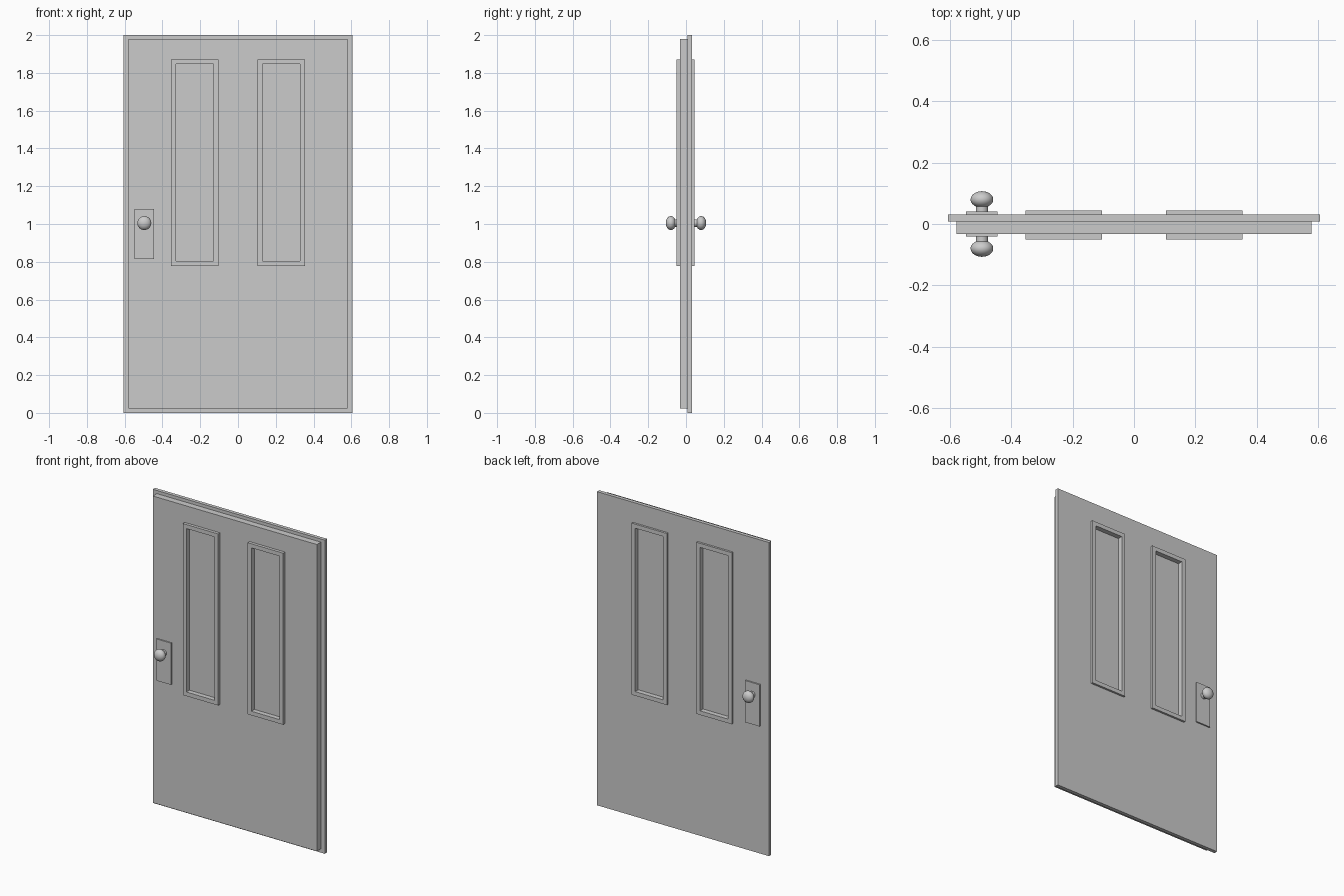
import bpy, bmesh, math
from mathutils import Matrix

if "Cube" in bpy.data.objects:
    bpy.data.objects.remove(bpy.data.objects["Cube"])


def add_object(name, bm):
    bmesh.ops.recalc_face_normals(bm, faces=bm.faces)
    mesh = bpy.data.meshes.new(name)
    bm.to_mesh(mesh)
    bm.free()
    obj = bpy.data.objects.new(name, mesh)
    bpy.context.collection.objects.link(obj)
    return obj


def slab(name, rect, y0, y1, holes=()):
    """Board from a rectangle (x0, x1, z0, z1) with rectangular openings."""
    bm = bmesh.new()
    edges = []
    for x0, x1, z0, z1 in (rect, *holes):
        vs = [bm.verts.new((x, y0, z)) for x, z in
              ((x0, z0), (x1, z0), (x1, z1), (x0, z1))]
        edges += [bm.edges.new((vs[i], vs[(i + 1) % 4])) for i in range(4)]
    bmesh.ops.triangle_fill(bm, use_beauty=True, edges=edges)
    ext = bmesh.ops.extrude_face_region(bm, geom=bm.faces[:], use_keep_orig=True)
    moved = [g for g in ext["geom"] if isinstance(g, bmesh.types.BMVert)]
    bmesh.ops.translate(bm, verts=moved, vec=(0, y1 - y0, 0))
    return add_object(name, bm)


def knob(name, x, z, side):
    """Turned stem and flattened round grip, pointing along y."""
    profile = [(0.02, 0.035), (0.02, 0.058)]
    for i in range(13):
        a = math.radians(-57 + 147 * i / 12)
        profile.append((max(0.037 * math.cos(a), 0), 0.08 + 0.027 * math.sin(a)))
    bm = bmesh.new()
    vs = [bm.verts.new((r, d * side, 0)) for r, d in profile]
    edges = [bm.edges.new(p) for p in zip(vs, vs[1:])]
    bmesh.ops.spin(bm, geom=vs + edges, axis=(0, 1, 0), cent=(0, 0, 0),
                   angle=math.tau, steps=32)
    bmesh.ops.remove_doubles(bm, verts=bm.verts, dist=1e-5)
    bmesh.ops.transform(bm, matrix=Matrix.Translation((x, 0, z)), verts=bm.verts)
    obj = add_object(name, bm)
    obj.data.shade_smooth()
    obj.data.set_sharp_from_angle(angle=math.radians(35))


# Window openings, mirrored left and right
openings = [(-0.328, -0.13, 0.804, 1.846), (0.13, 0.328, 0.804, 1.846)]

# Door leaf: wide back board and slightly smaller front board
slab("door_back_board", (-0.607, 0.607, 0, 2), 0.008, 0.031, openings)
slab("door_front_board", (-0.579, 0.579, 0.024, 1.98), -0.032, 0.008, openings)

# Raised frames with recessed panels
for label, hole in zip(("left", "right"), openings):
    x0, x1, z0, z1 = hole
    b = 0.026
    slab(f"{label}_panel_frame", (x0 - b, x1 + b, z0 - b, z1 + b), -0.051, 0.044, [hole])
    slab(f"{label}_panel", hole, -0.02, 0.013)

# Handle plates and knobs on both faces
for label, side in (("front", -1), ("back", 1)):
    slab(f"{label}_handle_plate", (-0.548, -0.445, 0.814, 1.08), 0.029 * side, 0.04 * side)
    knob(f"{label}_knob", -0.496, 1.005, side)
